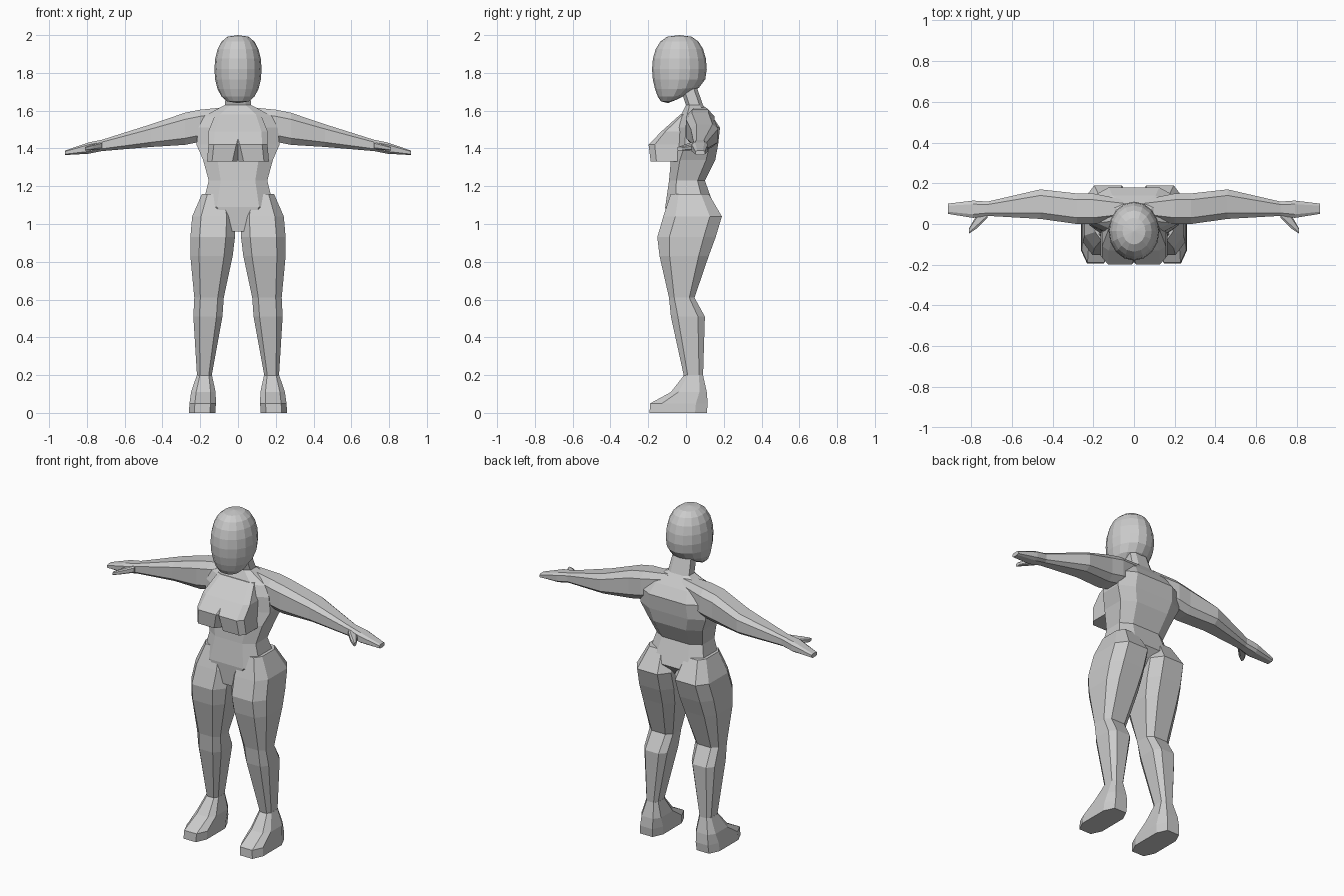
import bpy, bmesh
from math import cos, sin, pi, copysign

cube = bpy.data.objects.get("Cube")
if cube:
    bpy.data.objects.remove(cube)

grey = bpy.data.materials.new("plain_grey")
grey.use_nodes = True
grey.diffuse_color = (0.6, 0.6, 0.6, 1)
shader = grey.node_tree.nodes["Principled BSDF"]
shader.inputs["Base Color"].default_value = grey.diffuse_color

SIDES = 8


def finish(name, bm):
    """Turn the bmesh into a grey object with outward faces."""
    bmesh.ops.recalc_face_normals(bm, faces=bm.faces)
    mesh = bpy.data.meshes.new(name)
    bm.to_mesh(mesh)
    bm.free()
    mesh.materials.append(grey)
    bpy.context.collection.objects.link(bpy.data.objects.new(name, mesh))


def soften(value, power):
    return copysign(abs(value) ** power, value)


def outline(half_width, front, back, power):
    """Rounded box outline as pairs of sideways offset and depth."""
    reach = soften(cos(pi / SIDES), power)
    for i in range(SIDES):
        angle = (i + 0.5) * 2 * pi / SIDES
        across = half_width * soften(cos(angle), power) / reach
        depth = (back - front) / 2 * soften(sin(angle), power) / reach
        yield across, (front + back) / 2 + depth


def loft(name, rings, centre, mirror=1, sideways=False, power=0.6):
    """Skin rings of position, half width, front and back along a centre line."""
    bm = bmesh.new()
    rows = []
    for position, half_width, front, back in rings:
        row = []
        for across, y in outline(half_width, front, back, power):
            across += centre(position)
            x, z = (position, across) if sideways else (across, position)
            row.append(bm.verts.new((x * mirror, y, z)))
        rows.append(row)
    for low, high in zip(rows, rows[1:]):
        for i in range(SIDES):
            bm.faces.new((low[i - 1], low[i], high[i], high[i - 1]))
    bm.faces.new(rows[0])
    bm.faces.new(rows[-1])
    finish(name, bm)


def middle_line(z):
    return 0


def leg_line(z):
    return 0.19 - 0.06 * z


def chest_line(z):
    return 0.31 - 0.17 * z


def arm_line(x):
    return 1.56 - 0.2 * x


def build_head():
    """Boxy sphere whose lower half slides forward into a chin."""
    bm = bmesh.new()
    bmesh.ops.create_uvsphere(bm, u_segments=16, v_segments=10, radius=1)
    for vert in bm.verts:
        x, y, z = vert.co
        fullness = max(x * x + y * y, 0.01) ** -0.16
        jaw = max(-z, 0) ** 3
        vert.co.x = x * fullness * 0.125
        vert.co.y = y * fullness * (0.145 - 0.05 * jaw) - 0.035 - 0.06 * jaw
        vert.co.z = 1.82 + z * 0.18 + max(y, 0) * jaw * 0.05
    finish("head", bm)


build_head()

# Torso from the crotch to the top of the neck
loft("torso_and_neck", [
    (0.96, 0.06, -0.1, 0.04), (1.09, 0.19, -0.11, 0.15),
    (1.23, 0.155, -0.09, 0.1), (1.34, 0.185, -0.08, 0.155),
    (1.42, 0.22, -0.05, 0.17), (1.51, 0.21, -0.05, 0.18),
    (1.57, 0.18, -0.03, 0.14), (1.63, 0.07, 0, 0.09),
    (1.73, 0.06, -0.035, 0.055)], middle_line)

for side, label in ((1, "left_"), (-1, "right_")):
    loft(label + "chest", [
        (1.33, 0.08, -0.187, 0), (1.42, 0.088, -0.198, 0),
        (1.49, 0.1, -0.13, 0), (1.58, 0.08, -0.03, 0.05)],
        chest_line, side, power=0.45)

    # Arm and open hand, with the thumb pointing forward
    loft(label + "arm", [
        (0.05, 0.07, 0.03, 0.12), (0.2, 0.085, 0, 0.15),
        (0.28, 0.085, 0, 0.15), (0.46, 0.06, 0.025, 0.17),
        (0.72, 0.03, 0.04, 0.11), (0.79, 0.03, 0.03, 0.115),
        (0.915, 0.012, 0.05, 0.1)], arm_line, side, sideways=True)
    loft(label + "thumb", [
        (0.72, 0.02, 0.03, 0.08), (0.77, 0.015, -0.02, 0.05),
        (0.81, 0.01, -0.047, -0.02)], arm_line, side, sideways=True)

    # Leg from the hip to the ankle
    loft(label + "leg", [
        (1.16, 0.07, -0.08, 0.12), (1.04, 0.115, -0.12, 0.19),
        (0.93, 0.118, -0.152, 0.157), (0.83, 0.112, -0.14, 0.12),
        (0.61, 0.078, -0.09, 0.045), (0.51, 0.077, -0.08, 0.1),
        (0.19, 0.038, -0.01, 0.09)], leg_line, side)
    loft(label + "foot", [
        (0, 0.07, -0.193, 0.11), (0.05, 0.07, -0.19, 0.115),
        (0.11, 0.065, -0.08, 0.11), (0.2, 0.04, -0.01, 0.09)],
        leg_line, side)
